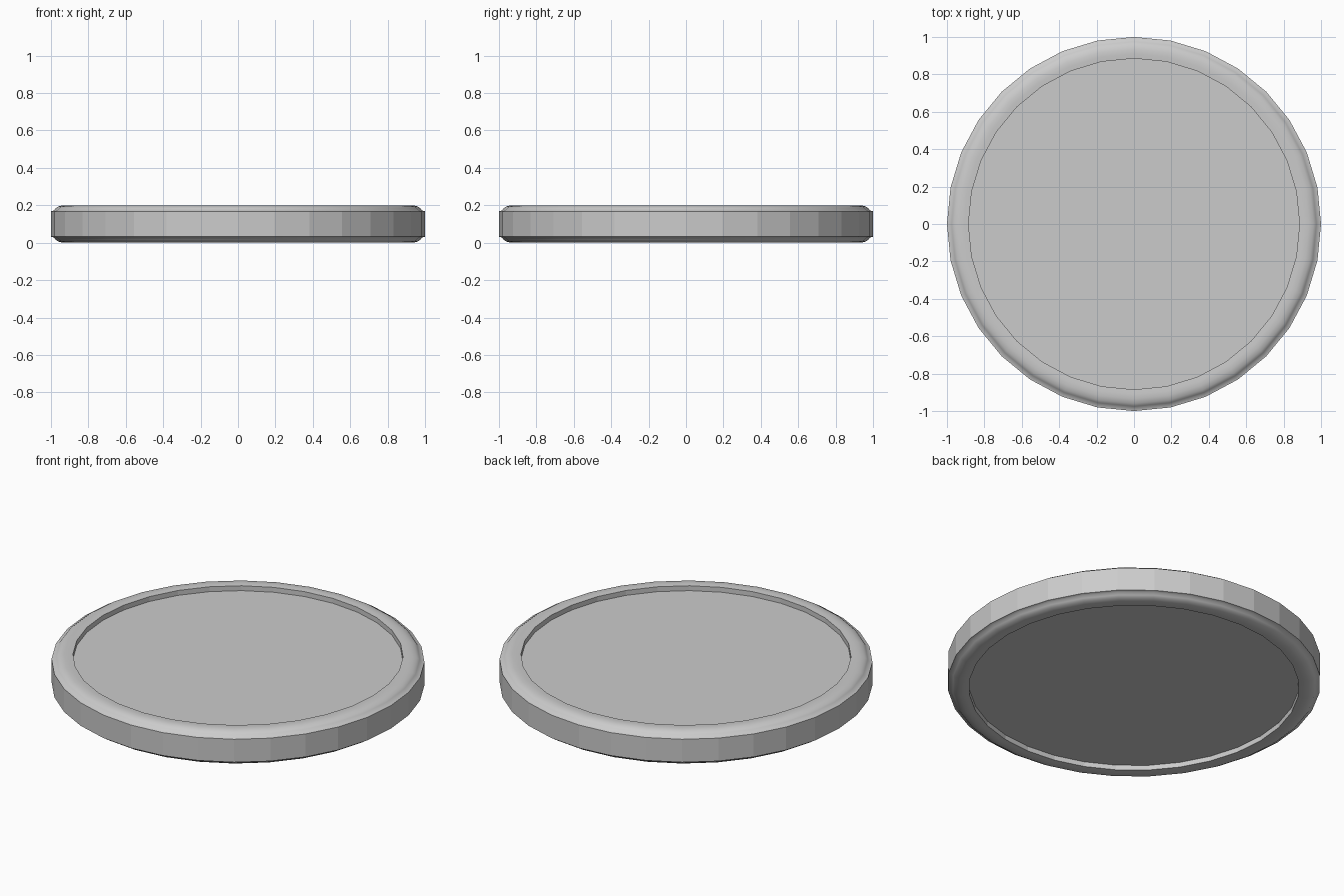
import bpy, bmesh
from math import cos, sin, tau

if "Cube" in bpy.data.objects:
    bpy.data.objects.remove(bpy.data.objects["Cube"])

SIDES = 32
MID = 0.1
# Upper half of the cross-section: (radius, height), outer wall to recessed face
HALF = [(1.0, 0.168), (0.984, 0.172), (0.975, 0.184), (0.96, 0.194),
        (0.935, 0.2), (0.91, 0.2), (0.885, 0.198), (0.885, 0.169)]
profile = [(r, 2 * MID - z) for r, z in reversed(HALF)] + HALF

bm = bmesh.new()
rings = [[bm.verts.new((r * cos(tau * i / SIDES), r * sin(tau * i / SIDES), z))
          for i in range(SIDES)] for r, z in profile]

# Walls and rounded lips; only the lips are smooth
n = len(HALF)
for k, (a, b) in enumerate(zip(rings, rings[1:])):
    lip = k not in (0, n - 1, 2 * n - 2)
    for i in range(SIDES):
        j = (i + 1) % SIDES
        f = bm.faces.new((a[i], a[j], b[j], b[i]))
        f.smooth = lip

# Recessed flat faces
bm.faces.new(rings[-1])
bm.faces.new(rings[0][::-1])

# Crisp lines where lips meet flat faces
for e in bm.edges:
    e.smooth = all(f.smooth for f in e.link_faces)

mesh = bpy.data.meshes.new("round_base")
bm.to_mesh(mesh)
bm.free()
bpy.context.collection.objects.link(bpy.data.objects.new("round_base", mesh))
